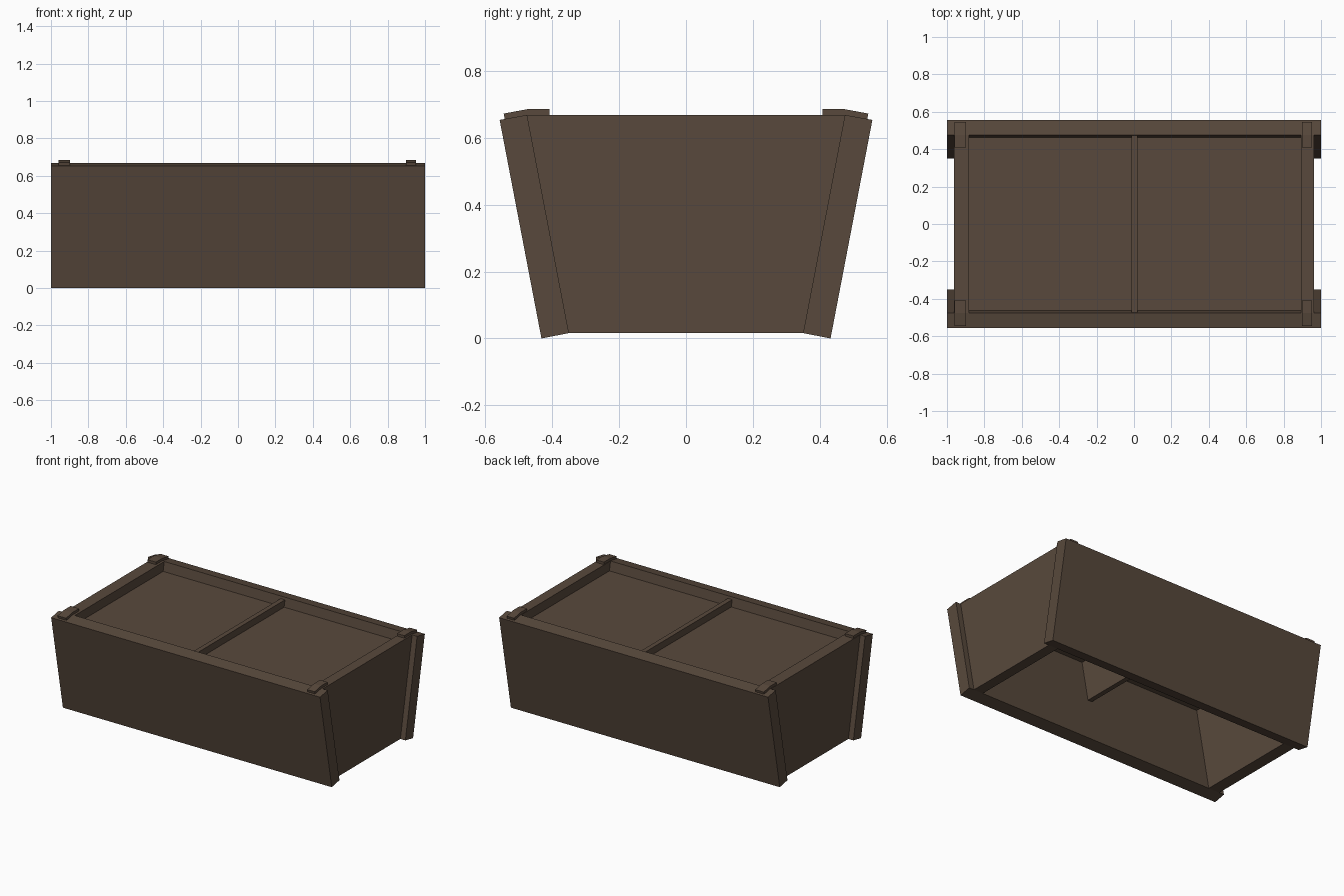
import bpy, bmesh

if "Cube" in bpy.data.objects:
    bpy.data.objects.remove(bpy.data.objects["Cube"])

wood = bpy.data.materials.new("dark brown wood")
wood.diffuse_color = (0.098, 0.066, 0.045, 1)
wood.use_nodes = True
wood.node_tree.nodes["Principled BSDF"].inputs["Base Color"].default_value = wood.diffuse_color


def prism(name, profile, x0, x1):
    """Extrude a (y, z) profile along x."""
    bm = bmesh.new()
    face = bm.faces.new([bm.verts.new((x0, y, z)) for y, z in profile])
    if x1 != x0:
        ext = bmesh.ops.extrude_face_region(bm, geom=[face])
        moved = [v for v in ext["geom"] if isinstance(v, bmesh.types.BMVert)]
        bmesh.ops.translate(bm, verts=moved, vec=(x1 - x0, 0, 0))
        bmesh.ops.recalc_face_normals(bm, faces=bm.faces)
    me = bpy.data.meshes.new(name)
    bm.to_mesh(me)
    bm.free()
    me.materials.append(wood)
    ob = bpy.data.objects.new(name, me)
    bpy.context.collection.objects.link(ob)
    return ob


def inner_y(z):
    """Half width between the leaning side boards at height z."""
    return 0.35 + (z - 0.016) * 0.125 / 0.652


def trapezoid(z0, z1):
    a, b = inner_y(z0), inner_y(z1)
    return [(-a, z0), (a, z0), (b, z1), (-b, z1)]


board = [(0.432, 0), (0.557, 0.653), (0.475, 0.668), (0.35, 0.016)]
cap = [(0.408, 0.66), (0.408, 0.685), (0.475, 0.685), (0.545, 0.672), (0.541, 0.652), (0.475, 0.66)]

for side, s in (("front", -1), ("back", 1)):
    # long leaning side boards
    prism(side + "_board", [(s * y, z) for y, z in board], -1, 1)
    # bent corner plates on the rim
    prism(side + "_left_corner_plate", [(s * y, z) for y, z in cap], -0.96, -0.897)
    prism(side + "_right_corner_plate", [(s * y, z) for y, z in cap], 0.897, 0.952)

# end boards
prism("left_end_board", trapezoid(0.016, 0.668), -0.963, -0.881)
prism("right_end_board", trapezoid(0.016, 0.668), 0.894, 0.963)

# middle divider
prism("divider", trapezoid(0.32, 0.652), -0.013, 0.019)

# recessed filling surface
z = 0.606
h = inner_y(z)
me = bpy.data.meshes.new("filling")
me.from_pydata([(-0.881, -h, z), (0.894, -h, z), (0.894, h, z), (-0.881, h, z)], [], [(0, 1, 2, 3)])
me.materials.append(wood)
bpy.context.collection.objects.link(bpy.data.objects.new("filling", me))
